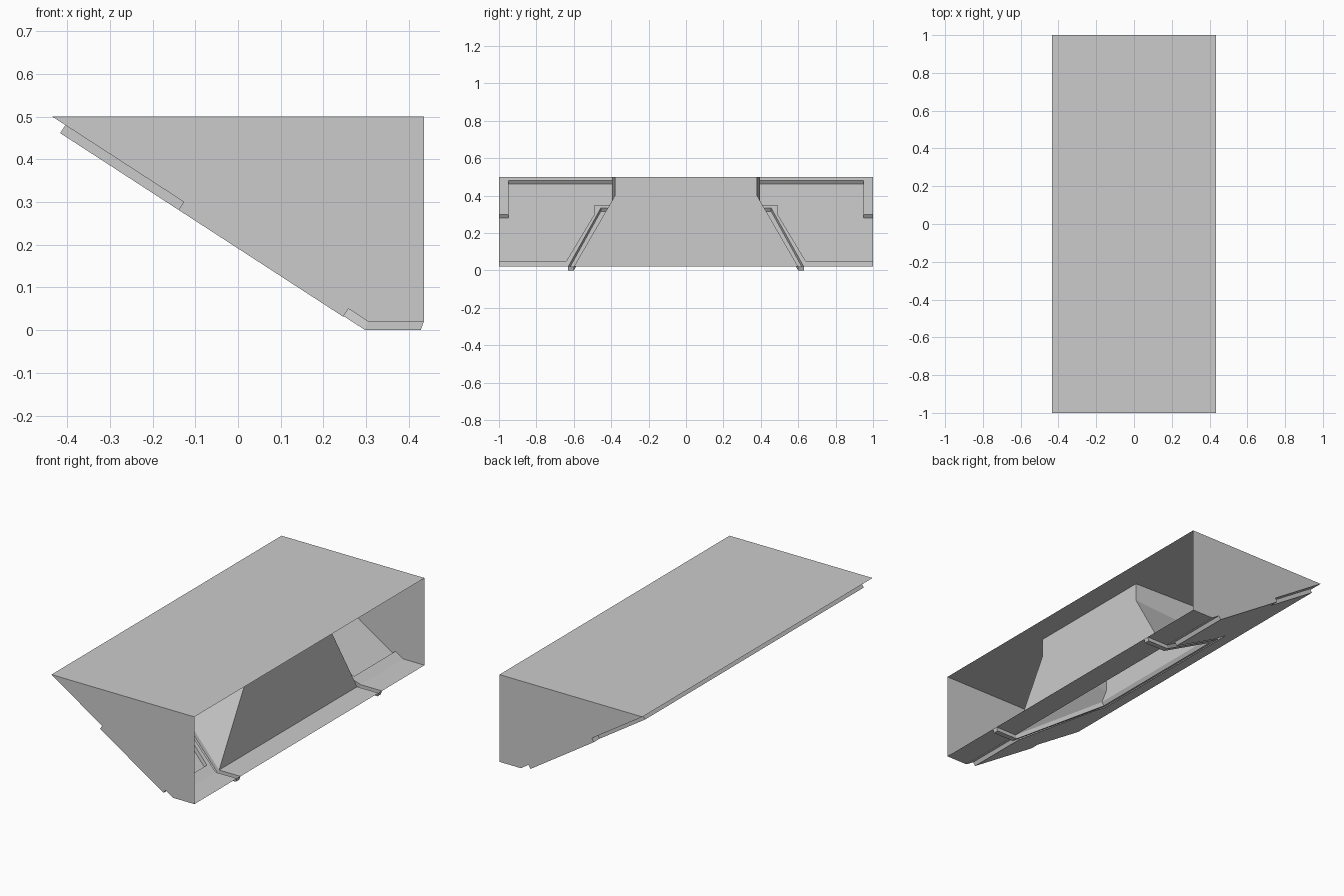
import bpy
from mathutils import Vector

if "Cube" in bpy.data.objects:
    bpy.data.objects.remove(bpy.data.objects["Cube"])

TOP, FLOOR, FRONT, KNEE, BACK = 0.5, 0.02, 0.435, 0.305, -0.435
DROP = Vector((-0.0125, 0, -0.0185))      # offset of sunken parts below the slope


def slope(y, z):
    """Point on the sloped underside at a given y and height."""
    t = (z - FLOOR) / (TOP - FLOOR)
    return Vector((KNEE + (BACK - KNEE) * t, y, z))


def sheet(name, faces):
    """Object from (points, outward hint) faces, mirrored across y = 0."""
    verts, polys, index = [], [], {}
    for pts, out in faces:
        pts = [Vector(p) for p in pts]
        n = Vector((0, 0, 0))
        for a, b in zip(pts, pts[1:] + pts[:1]):
            n += a.cross(b)
        if n.dot(Vector(out)) < 0:
            pts.reverse()
        ids = []
        for p in pts:
            key = tuple(round(c, 5) for c in p)
            if key not in index:
                index[key] = len(verts)
                verts.append(key)
            ids.append(index[key])
        polys.append(ids)
    mesh = bpy.data.meshes.new(name)
    mesh.from_pydata(verts, [], polys)
    mesh.update()
    ob = bpy.data.objects.new(name, mesh)
    bpy.context.collection.objects.link(ob)
    m = ob.modifiers.new("Mirror", 'MIRROR')
    m.use_axis = (False, True, False)
    m.merge_threshold = 0.0005
    return ob


DOWN = (-0.5, 0, -0.8)

# Flat lid and triangular side walls
sheet("lid", [([(BACK, 0, TOP), (FRONT, 0, TOP), (FRONT, 1, TOP), (BACK, 1, TOP)], (0, 0, 1))])
sheet("side_wall", [([(BACK, 1, TOP), (FRONT, 1, TOP), (FRONT, 1, FLOOR), (KNEE, 1, FLOOR)], (0, 1, 0))])

# Narrow floor behind the open front, split by the channel
sheet("floor", [([(KNEE, a, FLOOR), (FRONT, a, FLOOR), (FRONT, b, FLOOR), (KNEE, b, FLOOR)], (0, 0, -1))
                for a, b in ((0, 0.6), (0.63, 1))])

# Sloped rim around the sunken panel
border = [(1, 0.05), (0.64, 0.05), (0.49, 0.3), (0.49, 0.35), (0, 0.35),
          (0, 0.48), (0.95, 0.48), (0.95, 0.3), (1, 0.3)]
upper = [(0, TOP), (1, TOP)] + border[:4:-1]
lower = [(1, FLOOR)] + border[:5] + [(0, 0.335), (0.455, 0.335), (0.63, FLOOR)]
sheet("slope_rim", [([slope(*p) for p in ring], DOWN) for ring in (upper, lower)])

# Sunken panel with step walls
pts = [slope(*p) for p in border]
panel = [([p + DROP for p in pts], DOWN)]
mid = Vector(slope(0.7, 0.3))
for i, a in enumerate(pts):
    b = pts[(i + 1) % len(pts)]
    if a.y == 0 and b.y == 0:
        continue
    panel.append(([a, b, b + DROP, a + DROP], (a + b) / 2 - mid))
sheet("sunken_panel", panel)

# Channel running over the floor and around the central opening
stations = [
    ((FRONT, 0.6, FLOOR), (FRONT, 0.63, FLOOR), (-0.007, 0, -0.02)),
    ((KNEE, 0.6, FLOOR), (KNEE, 0.63, FLOOR), (-0.007, 0, -0.02)),
    (slope(0.43, 0.31), slope(0.455, 0.335), DROP),
    (slope(0, 0.31), slope(0, 0.335), DROP),
]
stations = [tuple(Vector(v) for v in s) for s in stations]
i0, o0, d0 = stations[0]
channel = [([i0, o0, o0 + d0, i0 + d0], (1, 0, 0))]
for (i, o, d), (j, p, e) in zip(stations, stations[1:]):
    out = (o - i) + (p - j)
    channel += [([i + d, o + d, p + e, j + e], DOWN),
                ([i, j, j + e, i + d], -out),
                ([o, p, p + e, o + d], out)]
sheet("channel", channel)

# Central recess: front panel, flaring flanks and rear wall
front = [Vector((KNEE, y, z)) for y, z in ((0.6, FLOOR), (0.38, 0.4), (0.38, TOP))]
xb = slope(0, 0.31).x
rear = [Vector((xb, y, z)) for y, z in ((0.43, 0.31), (0.395, 0.36), (0.395, TOP))]


def half_wall(side):
    return side + [Vector((side[0].x, 0, TOP)), Vector((side[0].x, 0, side[0].z))]


recess = [(half_wall(front), (1, 0, 0)), (half_wall(rear), (-1, 0, 0))]
for k in range(2):
    recess.append(([front[k], front[k + 1], rear[k + 1], rear[k]], (0, 1, 0)))
sheet("central_recess", recess)
